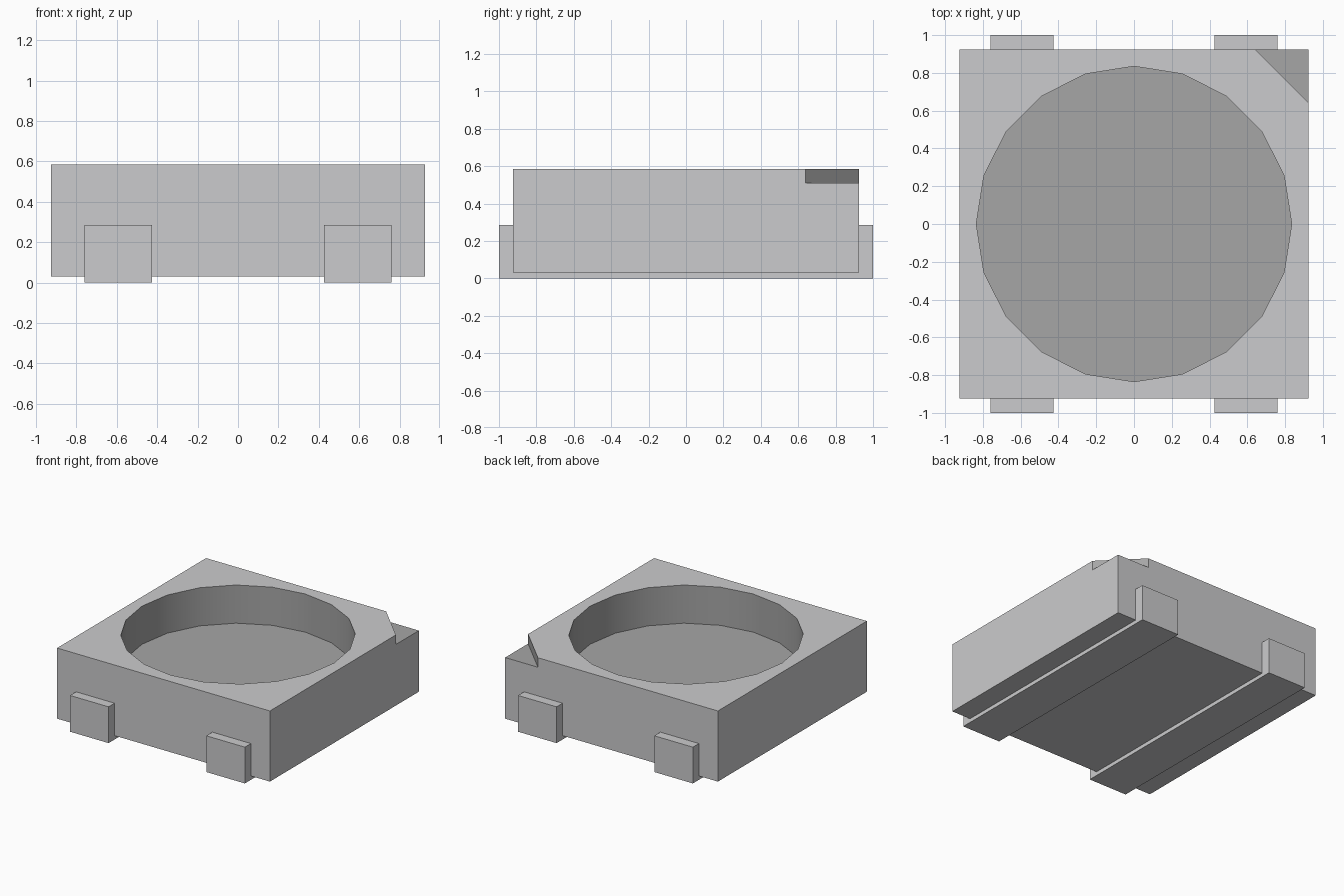
import bpy
import bmesh
import math

if "Cube" in bpy.data.objects:
    bpy.data.objects.remove(bpy.data.objects["Cube"], do_unlink=True)


def make_material(name, color):
    mat = bpy.data.materials.new(name)
    mat.use_nodes = True
    mat.diffuse_color = color
    mat.node_tree.nodes["Principled BSDF"].inputs["Base Color"].default_value = color
    return mat


light_grey = make_material("light grey", (0.60, 0.60, 0.61, 1))
mid_grey = make_material("mid grey", (0.38, 0.38, 0.38, 1))


def prism(name, outline, z0, z1, mat=None):
    """Extrude a flat outline (counter-clockwise x, y points) from z0 to z1."""
    bm = bmesh.new()
    base = bm.faces.new([bm.verts.new((x, y, z0)) for x, y in outline])
    top = bmesh.ops.extrude_face_region(bm, geom=[base])["geom"]
    moved = [v for v in top if isinstance(v, bmesh.types.BMVert)]
    bmesh.ops.translate(bm, verts=moved, vec=(0, 0, z1 - z0))
    bmesh.ops.recalc_face_normals(bm, faces=bm.faces)
    mesh = bpy.data.meshes.new(name)
    bm.to_mesh(mesh)
    bm.free()
    obj = bpy.data.objects.new(name, mesh)
    bpy.context.collection.objects.link(obj)
    if mat:
        mesh.materials.append(mat)
    return obj


def activate(obj):
    bpy.ops.object.select_all(action="DESELECT")
    obj.select_set(True)
    bpy.context.view_layer.objects.active = obj


HALF, BOTTOM, TOP = 0.925, 0.03, 0.585

# Square housing
housing = prism("housing", [(-HALF, -HALF), (HALF, -HALF), (HALF, HALF), (-HALF, HALF)],
                BOTTOM, TOP, light_grey)
housing.data.materials.append(mid_grey)

# Cutters for the round recess and the corner notch
circle = [(0.835 * math.cos(i * math.tau / 20), 0.835 * math.sin(i * math.tau / 20))
          for i in range(20)]
cutters = [
    prism("recess_cutter", circle, 0.285, 0.8),
    prism("notch_cutter", [(1.2, 0.365), (1.2, 1.2), (0.365, 1.2)], 0.51, 0.8),
]
activate(housing)
for cutter in cutters:
    cutter.hide_render = True
    mod = housing.modifiers.new("cut", "BOOLEAN")
    mod.operation = "DIFFERENCE"
    mod.solver = "EXACT"
    mod.object = cutter
    bpy.ops.object.modifier_apply(modifier=mod.name)
    bpy.data.objects.remove(cutter, do_unlink=True)

# Recessed faces, inside the outer box, are darker
for face in housing.data.polygons:
    c = face.center
    inside = max(abs(c.x), abs(c.y)) < HALF - 0.01 and BOTTOM + 0.01 < c.z < TOP - 0.01
    face.material_index = 1 if inside else 0
bpy.ops.object.shade_smooth_by_angle(angle=math.radians(30))


# Contact brackets: a U-shaped side profile wrapped under the housing
def bracket(name, x0, x1):
    profile = [(-1, 0), (1, 0), (1, 0.285), (HALF, 0.285), (HALF, BOTTOM),
               (-HALF, BOTTOM), (-HALF, 0.285), (-1, 0.285)]
    obj = prism(name, profile, x0, x1, light_grey)
    # Turn the profile upright: (y, z, x) becomes (x, y, z)
    for v in obj.data.vertices:
        v.co = (v.co.z, v.co.x, v.co.y)
    return obj


bracket("left_contact", 0.425, 0.76)
bracket("right_contact", -0.76, -0.425)
